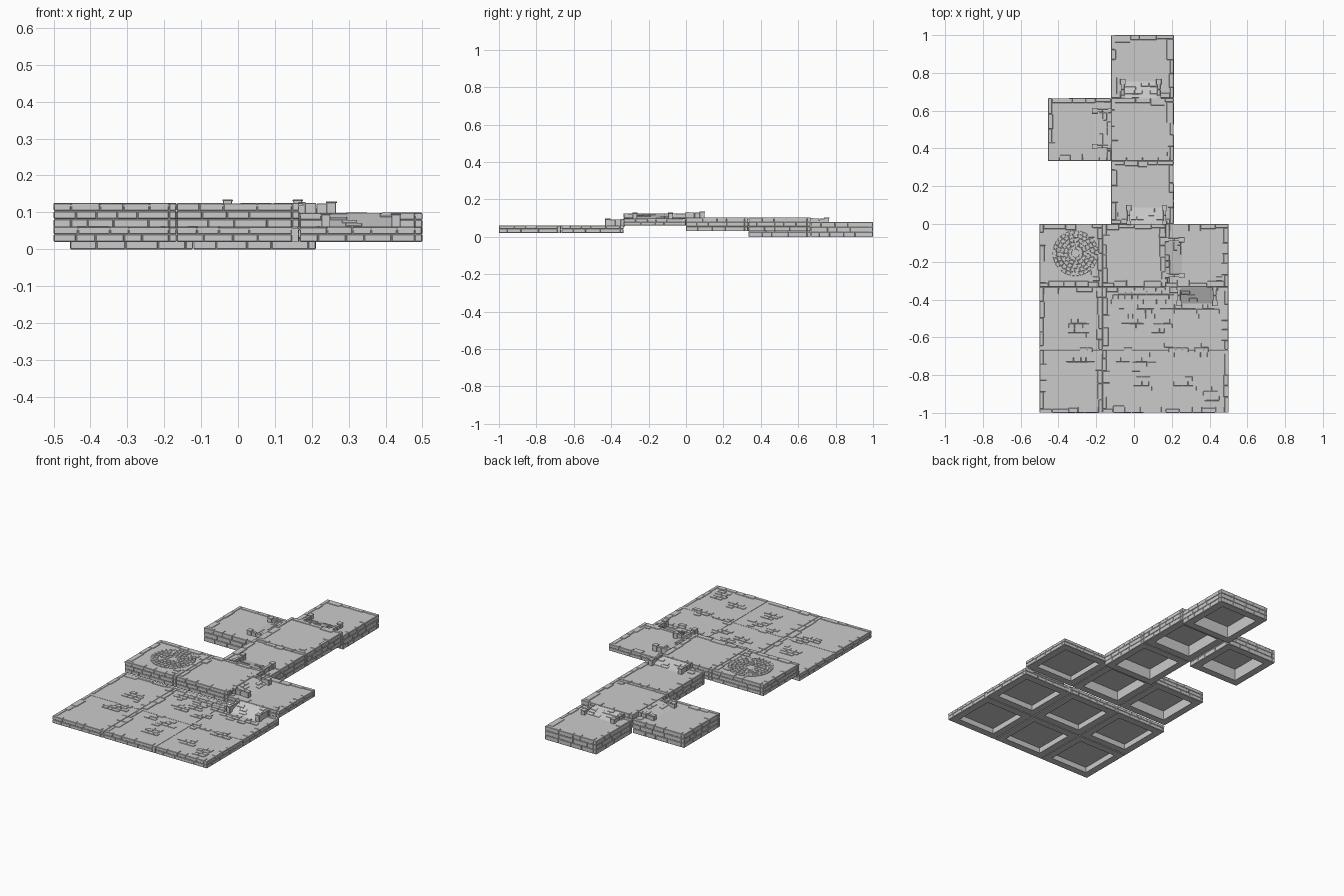
import bpy, bmesh, math, random
from mathutils import Matrix, Vector

if "Cube" in bpy.data.objects:
    bpy.data.objects.remove(bpy.data.objects["Cube"])

random.seed(7)
S = 1 / 3          # tile side
SINK = 0.004       # floor lies this far below the rim stones


def box(bm, x0, x1, y0, y1, z0, z1, m=Matrix()):
    size = Matrix.Diagonal((x1 - x0, y1 - y0, z1 - z0, 1))
    mid = Matrix.Translation(((x0 + x1) / 2, (y0 + y1) / 2, (z0 + z1) / 2))
    bmesh.ops.create_cube(bm, size=1, matrix=m @ mid @ size)


def chamfer(bm, w):
    bmesh.ops.bevel(bm, geom=bm.edges[:], offset=w, segments=1, affect='EDGES')


def finish(bm, name):
    bmesh.ops.recalc_face_normals(bm, faces=bm.faces[:])
    me = bpy.data.meshes.new(name)
    bm.to_mesh(me)
    bm.free()
    ob = bpy.data.objects.new(name, me)
    bpy.context.collection.objects.link(ob)
    return ob


def cuts(length, lo, hi):
    # random brick joints along a course
    pts = [0]
    while length - pts[-1] > hi + lo * 0.5:
        pts.append(pts[-1] + random.uniform(lo, hi))
    return pts + [length]


def tile(name, x, y, z0, z1, rims="SENW"):
    # hollow body: floor slab on a ring of four walls
    bm = bmesh.new()
    top = z1 - SINK
    box(bm, x + .001, x + S - .001, y + .001, y + S - .001, top - .006, top)
    w, i = 0.045, 0.003
    for a, b, c, d in ((i, S - i, i, w), (i, S - i, S - w, S - i),
                       (i, w, w, S - w), (S - w, S - i, w, S - w)):
        box(bm, x + a, x + b, y + c, y + d, z0, top - .006)
    finish(bm, name + "_floor")
    # brick courses round the edge
    bm = bmesh.new()
    n = max(1, round((z1 - z0) / 0.026))
    h = (z1 - z0) / n
    centre = Matrix.Translation((x + S / 2, y + S / 2, 0))
    for k, side in enumerate("SENW"):
        if side not in rims:
            continue
        m = centre @ Matrix.Rotation(k * math.pi / 2, 4, 'Z') @ Matrix.Translation((-S / 2, -S / 2, 0))
        for c in range(n):
            p = cuts(S - 0.02, 0.045, 0.095)
            for j, (a, b) in enumerate(zip(p, p[1:])):
                depth = 0.02 if j == 0 else random.choice((0.02, 0.026, 0.032, 0.038))
                drop = random.uniform(0, .0015) if c == n - 1 else 0
                box(bm, a + .0008, b - .0008, random.uniform(0, .0015), depth,
                    z0 + c * h + .0006, z0 + (c + 1) * h - .0006 - drop, m)
    chamfer(bm, 0.0018)
    finish(bm, name + "_bricks")


def ramp(name, x, y, angle, hi, lo, rail):
    # stair ramp descending along local +x, with side walls and end posts
    m = Matrix.Translation((x, y, 0)) @ Matrix.Rotation(math.radians(angle), 4, 'Z')
    L, W = 0.088, 0.095
    bm = bmesh.new()
    prof = [(-.003, lo - .01), (L, lo - .01), (L, lo - SINK), (-.003, hi - SINK)]
    rows = [[bm.verts.new(m @ Vector((u, s * W, v))) for u, v in prof] for s in (-1, 1)]
    bm.faces.new(rows[0])
    bm.faces.new(rows[1])
    for k in range(4):
        j = (k + 1) % 4
        bm.faces.new((rows[0][k], rows[0][j], rows[1][j], rows[1][k]))
    finish(bm, name + "_slope")
    bm = bmesh.new()
    tilt = m @ Matrix.Translation((0, 0, hi - SINK)) @ Matrix.Rotation(math.atan2(hi - lo, L), 4, 'Y')
    for r in range(4):                       # paving on the slope
        p = cuts(2 * W - .02, .03, .05)
        for a, b in zip(p, p[1:]):
            if random.random() < .45:
                box(bm, r * .021 + .002, r * .021 + .021, a - W + .011, b - W + .009, -.004, .0018, tilt)
    for s in (-1, 1):
        yc = s * W
        box(bm, -.002, .045, yc - .008, yc + .008, lo - .01, rail, m)
        box(bm, .046, L - .014, yc - .008, yc + .008, lo - .01, rail - .001, m)
        box(bm, L - .015, L + .011, yc - .012, yc + .012, lo - .01, rail + .001, m)
        box(bm, L - .017, L + .013, yc - .014, yc + .014, rail, rail + .005, m)
        box(bm, -.004, .016, yc - .012, yc + .012, lo - .01, rail + .003, m)
    chamfer(bm, 0.0012)
    finish(bm, name + "_walls")


# low courtyard, two rows of three tiles, rims only on outer edges
edges = {(0, 0): "SWE", (1, 0): "SW", (2, 0): "SE", (0, 1): "WNE", (1, 1): "WN", (2, 1): "NE"}
for (i, j), r in edges.items():
    tile(f"courtyard_{i}{j}", -.5 + i * S, -1 + j * S, .02, .062, r)

# raised back row
tile("circle_room", -.5, -S, .06, .126)
tile("middle_room", -.5 + S, -S, .06, .126)
tile("right_room", -.5 + 2 * S, -S, .06, .1)

# corridor to the back and side room
CX = -.122
tile("corridor_near", CX, 0, .03, .105)
tile("corridor_far", CX, S, .03, .105)
tile("end_room", CX, 2 * S, 0, .08)
tile("side_room", CX - S, S, 0, .08)

# ramps between levels
ramp("corridor_ramp", .067, 0, 90, .126, .105, .13)
ramp("right_room_ramp", .167, -.178, 0, .126, .1, .125)
ramp("courtyard_ramp", .333, -S, -90, .1, .062, .093)
ramp("end_room_ramp", .036, 2 * S, 90, .105, .08, .098)
ramp("side_room_ramp", CX, .505, 180, .105, .08, .098)

# broken paving patches in the courtyard
bm = bmesh.new()
patches = [(-.3, -.53), (-.21, -.56), (-.3, -.73), (-.24, -.7), (-.06, -.4), (.02, -.39), (.1, -.4),
           (.16, -.4), (.0, -.52), (.06, -.46), (-.05, -.7), (.04, -.74), (.14, -.55), (.21, -.67),
           (.28, -.45), (.36, -.68), (.05, -.85), (.28, -.85), (.43, -.89), (.42, -.95), (.4, -.46)]
z = .062 - SINK
for r in range(24):
    y = -.96 + r * .0255
    px = -.46 + random.uniform(0, .02)
    while px < .44:
        w = random.uniform(.025, .05)
        d = min(math.hypot((px + w / 2 - a) * .8, y + .012 - b) for a, b in patches)
        if d < random.uniform(.025, .052) and abs(px + w / 2 + .167) > .06:
            box(bm, px + .001, px + w - .001, y + .001, y + .0245, z - .004, z + random.uniform(.002, .0035))
        px += w
chamfer(bm, .001)
finish(bm, "courtyard_paving")

# circular cobble mosaic: rings of wedge stones
bm = bmesh.new()
z = .126 - SINK
for ring in range(5):
    r0 = .022 + ring * .02
    n = int(2 * math.pi * (r0 + .009) / .024)
    for k in range(n):
        a0 = 2 * math.pi * (k + .06 + ring * .4) / n
        a1 = a0 + 2 * math.pi * .88 / n
        ht = z + random.uniform(.0015, .0035)
        pts = [(r0, a0), (r0 + .0185, a0), (r0 + .0185, a1), (r0, a1)]
        lo, up = [[bm.verts.new((-.31 + q * math.cos(a), -.155 + q * math.sin(a), h)) for q, a in pts]
                  for h in (z - .003, ht)]
        bm.faces.new(lo[::-1])
        bm.faces.new(up)
        for i in range(4):
            j = (i + 1) % 4
            bm.faces.new((lo[i], lo[j], up[j], up[i]))
chamfer(bm, .001)
finish(bm, "circle_mosaic")

# loose edge stones in the room corners
bm = bmesh.new()
for x, y, z in ((-.21, -.26, .122), (-.2, -.29, .122), (-.225, -.06, .122), (.16, -.3, .122),
                (.15, -.06, .122), (.45, -.29, .096), (-.07, .05, .101), (.16, .37, .101)):
    box(bm, x - .017, x + .017, y - .011, y + .011, z - .004, z + .003)
chamfer(bm, .001)
finish(bm, "loose_stones")
